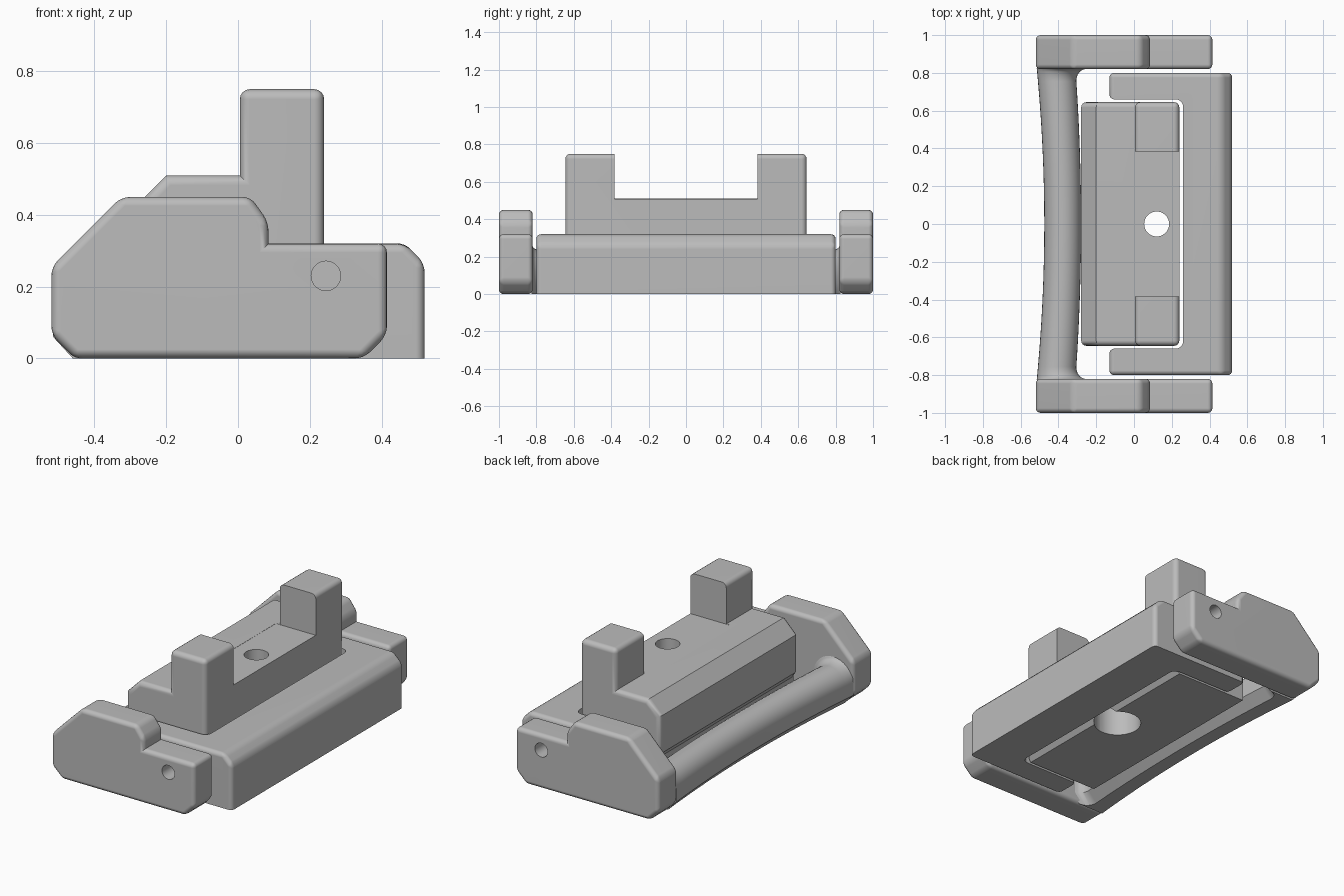
import bpy, bmesh, math
from mathutils import Vector

old = bpy.data.objects.get("Cube")
if old:
    bpy.data.objects.remove(old, do_unlink=True)

grey = bpy.data.materials.new("plain grey")
grey.use_nodes = True
colour = (0.5, 0.5, 0.5, 1)
grey.diffuse_color = colour
grey.node_tree.nodes["Principled BSDF"].inputs["Base Color"].default_value = colour


def make_object(name, bm):
    bmesh.ops.recalc_face_normals(bm, faces=bm.faces[:])
    mesh = bpy.data.meshes.new(name)
    bm.to_mesh(mesh)
    bm.free()
    mesh.materials.append(grey)
    obj = bpy.data.objects.new(name, mesh)
    bpy.context.collection.objects.link(obj)
    return obj


def prism(points, axis, start, end):
    """Extrude an outline along y (xz outline) or z (xy outline)."""
    bm = bmesh.new()
    at = (lambda a, b, d: (a, d, b)) if axis == "y" else (lambda a, b, d: (a, b, d))
    face = bm.faces.new([bm.verts.new(at(a, b, start)) for a, b in points])
    moved = bmesh.ops.extrude_face_region(bm, geom=[face])["geom"]
    shift = Vector(at(0, 0, end - start))
    for v in moved:
        if isinstance(v, bmesh.types.BMVert):
            v.co += shift
    bmesh.ops.recalc_face_normals(bm, faces=bm.faces[:])
    return bm


def round_edges(bm, size, rule, segments=4):
    bm.normal_update()
    edges = [e for e in bm.edges
             if e.is_convex and rule(e.verts[0].co, e.verts[1].co)]
    bmesh.ops.bevel(bm, geom=edges, offset=size, segments=segments,
                    profile=0.5, affect='EDGES', clamp_overlap=True)
    bmesh.ops.recalc_face_normals(bm, faces=bm.faces[:])


def activate(obj):
    bpy.ops.object.select_all(action='DESELECT')
    obj.select_set(True)
    bpy.context.view_layer.objects.active = obj


def cut(obj, cutter):
    cutter.hide_render = True
    mod = obj.modifiers.new("cut", 'BOOLEAN')
    mod.operation = 'DIFFERENCE'
    mod.solver = 'EXACT'
    mod.object = cutter
    activate(obj)
    bpy.ops.object.modifier_apply(modifier=mod.name)
    bpy.data.objects.remove(cutter, do_unlink=True)


def circle(x, y, r, n=40):
    return [(x + r * math.cos(math.tau * i / n), y + r * math.sin(math.tau * i / n))
            for i in range(n)]


def finish(obj):
    activate(obj)
    bpy.ops.object.shade_smooth_by_angle(angle=math.radians(35))
    mod = obj.modifiers.new("even shading", 'WEIGHTED_NORMAL')
    mod.keep_sharp = True


# End plates with pin holes
plate = [(-0.52, 0.065), (-0.52, 0.255), (-0.325, 0.45), (0.035, 0.45),
         (0.085, 0.38), (0.085, 0.32), (0.415, 0.32), (0.415, 0.065),
         (0.35, 0), (-0.455, 0)]
for name, side in (("front_plate", -1), ("back_plate", 1)):
    bm = prism(plate, "y", side * 0.82, side * 1.0)
    round_edges(bm, 0.025, lambda a, b: True)
    obj = make_object(name, bm)
    cut(obj, make_object("pin_cutter", prism(circle(0.245, 0.23, 0.041), "y",
                                             side * 0.78, side * 1.05)))
    finish(obj)

# Curved grip bar, flaring where it meets the plates
bm = bmesh.new()
rings = []
half = 0.825
steps = [-half + 0.07 * i / 8 for i in range(8)]
ys = steps + [-0.755 + 1.51 * i / 24 for i in range(25)] + [-y for y in reversed(steps)]
for y in ys:
    u = max(0, (abs(y) - 0.755) / 0.07)
    flare = 0.07 * (1 - math.sqrt(max(0, 1 - u * u)))
    bow = (y / half) ** 2
    left = -0.475 - 0.04 * bow
    right = -0.28 - 0.03 * bow + flare
    mid, wide = (left + right) / 2, (right - left) / 2
    outline = [(mid + wide * math.cos(math.pi * i / 16),
                0.13 + (0.1 + flare / 2) * math.sin(math.pi * i / 16))
               for i in range(17)]
    outline += [(left, 0.06), (left + 0.055, 0), (right - 0.055, 0), (right, 0.06)]
    rings.append([bm.verts.new((x, y, z)) for x, z in outline])
for a, b in zip(rings, rings[1:]):
    for i in range(len(a)):
        j = (i + 1) % len(a)
        bm.faces.new((a[i], a[j], b[j], b[i]))
bm.faces.new(rings[0])
bm.faces.new(rings[-1])
finish(make_object("grip_bar", bm))

# U-shaped frame with filleted inner corners
inner = [(0.22 + 0.04 * math.sin(t), 0.62 + 0.04 * math.cos(t))
         for t in (math.pi / 2 * i / 6 for i in range(7))]
upper = [(0.52, 0.8), (-0.13, 0.8), (-0.13, 0.66)] + inner
frame = upper + [(x, -y) for x, y in reversed(upper)]
bm = prism(frame, "z", 0, 0.32)
round_edges(bm, 0.055, lambda a, b: min(a.x, b.x) > 0.51 and min(a.z, b.z) > 0.3, 1)
round_edges(bm, 0.025, lambda a, b: max(a.z, b.z) > 0.01 and (
    max(abs(a.y), abs(b.y)) > 0.79 or min(a.x, b.x) > 0.4 or max(a.x, b.x) < -0.12))
finish(make_object("u_frame", bm))

# Central block with two posts, left after cutting the middle slot
block = [(-0.25, 0), (-0.25, 0.17), (-0.28, 0.21), (-0.28, 0.43), (-0.2, 0.51),
         (0.005, 0.51), (0.005, 0.75), (0.24, 0.75), (0.24, 0.04), (0.21, 0)]
bm = prism(block, "y", -0.645, 0.645)
round_edges(bm, 0.028, lambda a, b: min(a.z, b.z) > 0.7
            or (abs(a.y - b.y) < 0.01 and max(a.z, b.z) > 0.18))
obj = make_object("center_block", bm)
slot = [(-0.02, 0.509), (0.4, 0.509), (0.4, 0.9), (-0.02, 0.9)]
cut(obj, make_object("slot_cutter", prism(slot, "y", -0.383, 0.383)))
cut(obj, make_object("bolt_cutter", prism(circle(0.12, 0, 0.066), "z", -0.1, 0.9)))
cut(obj, make_object("recess_cutter", prism(circle(0.12, 0, 0.13), "z", -0.1, 0.3)))
finish(obj)
